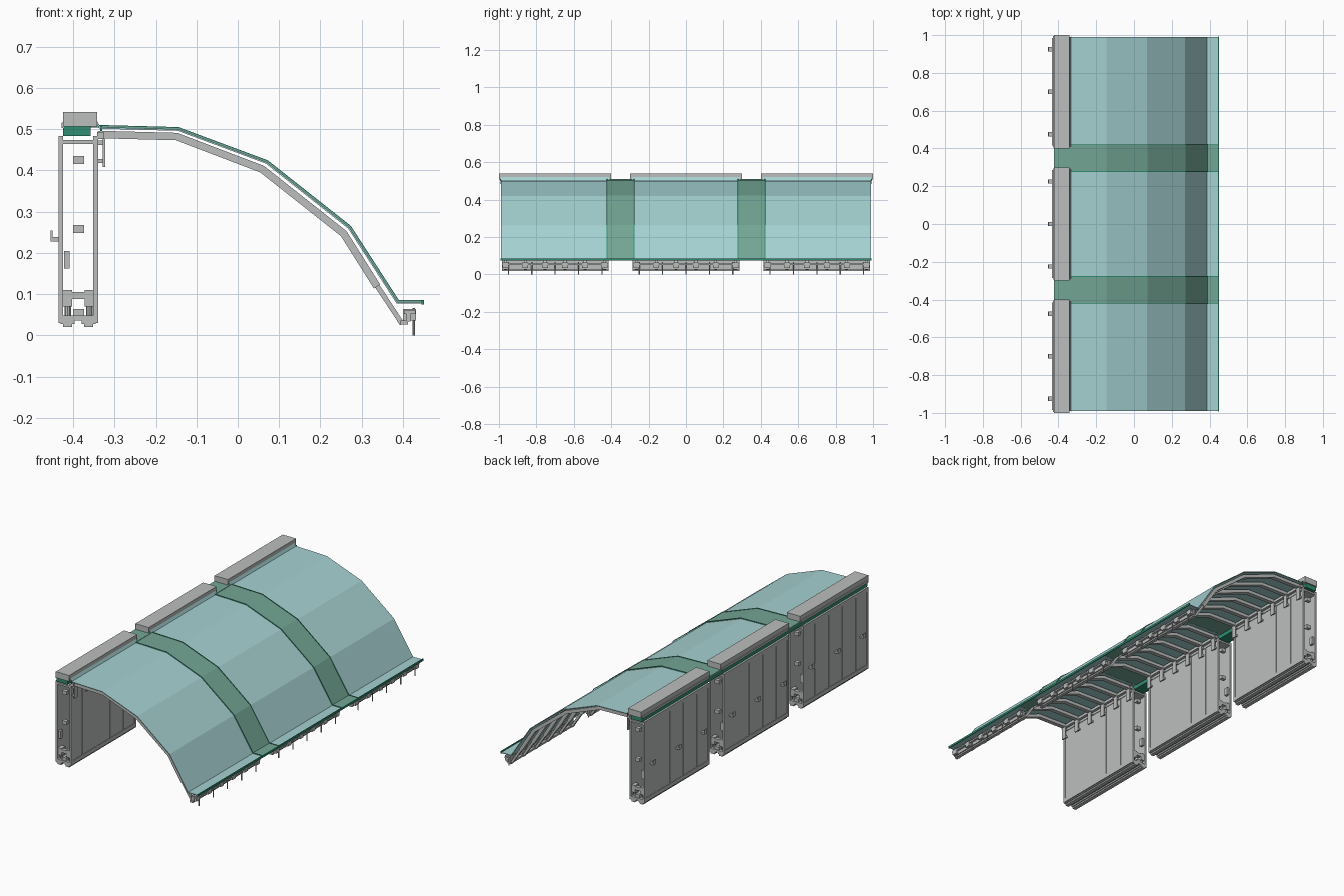
import bpy, bmesh, math
from mathutils import Vector

if "Cube" in bpy.data.objects:
    bpy.data.objects.remove(bpy.data.objects["Cube"])


def material(name, rgb):
    m = bpy.data.materials.new(name)
    m.diffuse_color = (*rgb, 1)
    m.use_nodes = True
    m.node_tree.nodes["Principled BSDF"].inputs["Base Color"].default_value = m.diffuse_color
    return m


GREY = material("light grey metal", (0.50, 0.52, 0.51))
TEAL = material("pale teal sheet", (0.38, 0.64, 0.64))
GREEN = material("muted green sheet", (0.17, 0.38, 0.30))
DEEP = material("deep green seal", (0.03, 0.27, 0.17))


def finish(name, bm, mat):
    bmesh.ops.recalc_face_normals(bm, faces=bm.faces)
    me = bpy.data.meshes.new(name)
    bm.to_mesh(me)
    bm.free()
    me.materials.append(mat)
    ob = bpy.data.objects.new(name, me)
    bpy.context.collection.objects.link(ob)
    return ob


def boxes(name, items, mat):
    """One object from many (x0, x1, y0, y1, z0, z1) boxes."""
    bm = bmesh.new()
    for x0, x1, y0, y1, z0, z1 in items:
        vs = bmesh.ops.create_cube(bm, size=1)["verts"]
        for v in vs:
            v.co = ((x0 + x1) / 2 + v.co.x * (x1 - x0),
                    (y0 + y1) / 2 + v.co.y * (y1 - y0),
                    (z0 + z1) / 2 + v.co.z * (z1 - z0))
    return finish(name, bm, mat)


def offset(pts, d):
    """Shift an xz path downwards by d with mitred corners."""
    out = []
    for i, p in enumerate(pts):
        p = Vector(p)
        ns = []
        for a, b in ((i - 1, i), (i, i + 1)):
            if a >= 0 and b < len(pts):
                t = (Vector(pts[b]) - Vector(pts[a])).normalized()
                ns.append(Vector((t.y, -t.x)))
        n = sum(ns, Vector((0, 0))).normalized()
        out.append(p + n * d / n.dot(ns[0]))
    return out


def ribbons(name, pts, thick, spans, mat, lift=0):
    """Folded strips of given thickness, one for each y span."""
    top, low = offset(pts, -lift), offset(pts, thick - lift)
    bm = bmesh.new()
    for y0, y1 in spans:
        rows = [[bm.verts.new((p.x, y, p.y)) for p in path]
                for path, y in ((top, y0), (top, y1), (low, y1), (low, y0))]
        for k in range(4):
            a, b = rows[k], rows[(k + 1) % 4]
            for i in range(len(pts) - 1):
                bm.faces.new((a[i], a[i + 1], b[i + 1], b[i]))
        for i in (0, -1):
            bm.faces.new([r[i] for r in rows])
    return finish(name, bm, mat)


def cylinder(bm, x, y, z, r, h):
    vs = bmesh.ops.create_cone(bm, cap_ends=True, segments=10, radius1=r,
                               radius2=r, depth=h)["verts"]
    bmesh.ops.translate(bm, verts=vs, vec=(x, y, z))


SHEET = [(-0.345, 0.526), (-0.334, 0.505), (-0.145, 0.50), (0.07, 0.42),
         (0.27, 0.262), (0.387, 0.081), (0.447, 0.081)]
RIB = [(-0.34, 0.496), (-0.147, 0.491), (0.063, 0.411), (0.263, 0.253), (0.345, 0.123)]
LEG = [(0.338, 0.130), (0.403, 0.031)]
XO, XI = -0.435, -0.34          # outer and inner wall faces

for label, c in (("front", -0.70), ("middle", 0.0), ("rear", 0.70)):
    n = label + "_"
    y0, y1 = c - 0.285, c + 0.285
    # Hollow wall: two skins, end posts, top and bottom plates
    boxes(n + "wall_skins", [(XO + 0.003, XO + 0.009, y0, y1, 0.05, 0.475),
                             (XI - 0.009, XI - 0.003, y0, y1, 0.05, 0.475)], GREY)
    frame = []
    for xa in (XO, XI - 0.011):
        for ya in (y0, y1 - 0.012):
            frame.append((xa, xa + 0.011, ya, ya + 0.012, 0.03, 0.483))
        frame.append((xa, xa + 0.011, y0, y1, 0.033, 0.055))
        frame.append((xa, xa + 0.011, y0, y1, 0.462, 0.483))
    frame += [(XO, XI, y0, y1, 0.464, 0.474), (XO, XI, y0, y1, 0.036, 0.048)]
    boxes(n + "wall_frame", frame, GREY)
    # Raised seams between wall panels
    boxes(n + "wall_seams", [(x, x + 0.003, c + d - 0.003, c + d + 0.003, 0.055, 0.462)
                             for x in (XO + 0.0005, XI - 0.0035)
                             for d in (-0.18, -0.06, 0.06, 0.18)], GREY)
    # Lengthwise runners under the wall
    boxes(n + "wall_runners", [(x - w, x + w, y0, y1, z, z + 0.009)
                               for x in (-0.413, -0.363)
                               for w, z in ((0.017, 0.028), (0.011, 0.02))], GREY)
    # Spacers, latch plates and jack blocks at both open ends
    ends = []
    for s in (-1, 1):
        def end_box(xa, xb, za, zb, depth=0.02):
            a, b = sorted((c + s * 0.28, c + s * (0.28 - depth)))
            ends.append((xa, xb, a, b, za, zb))
        end_box(-0.40, -0.373, 0.415, 0.435)
        end_box(-0.40, -0.373, 0.248, 0.268)
        end_box(-0.422, -0.408, 0.162, 0.205)
        end_box(-0.426, -0.35, 0.088, 0.105)
        end_box(-0.425, -0.402, 0.07, 0.11, 0.035)
        end_box(-0.372, -0.35, 0.07, 0.11, 0.035)
        end_box(-0.40, -0.373, 0.048, 0.064)
    boxes(n + "wall_end_fittings", ends, GREY)
    bm = bmesh.new()
    for s in (-1, 1):
        for x in (-0.413, -0.361):
            cylinder(bm, x, c + s * 0.265, 0.06, 0.008, 0.03)
    finish(n + "jack_screws", bm, GREY)
    # Handles on the outer face
    handles = []
    for d in (-0.225, 0, 0.225):
        handles += [(-0.452, XO + 0.004, c + d - 0.011, c + d + 0.011, 0.228, 0.238),
                    (-0.4545, -0.450, c + d - 0.011, c + d + 0.011, 0.228, 0.254)]
    boxes(n + "handles", handles, GREY)
    # Hood above the wall
    boxes(n + "hood", [(-0.424, -0.342, c - 0.30, c + 0.30, 0.507, 0.541),
                       (-0.428, -0.422, c - 0.295, c + 0.295, 0.503, 0.516)], GREY)
    # Bent roof ribs, lower legs and hanging brackets
    ys = [c - 0.265 + i * 0.106 for i in range(6)]
    ribbons(n + "ribs", RIB, 0.018, [(y - 0.012, y + 0.012) for y in ys], GREY)
    ribbons(n + "rib_legs", LEG, 0.012, [(y - 0.008, y + 0.008) for y in ys], GREY)
    boxes(n + "rib_brackets",
          [(-0.328, -0.323, y - 0.014, y + 0.014, 0.408, 0.482) for y in ys]
          + [(XI - 0.002, -0.323, y - 0.01, y + 0.01, z, z + 0.01)
             for y in ys for z in (0.418, 0.462)], GREY)
    boxes(n + "rib_top_rail", [(-0.342, -0.325, y0, y1, 0.476, 0.492)], GREY)
    # Ground rail with clamps and spikes
    boxes(n + "ground_rail", [(0.394, 0.412, y0, y1, 0.026, 0.036),
                              (0.402, 0.43, y0, y1, 0.052, 0.060),
                              (0.408, 0.418, y0, y1, 0.034, 0.054)], GREY)
    boxes(n + "rail_clamps", [(0.400, 0.431, y - 0.015, y + 0.015, 0.036, 0.064)
                              for y in ys], GREY)
    bm = bmesh.new()
    for d in (-0.25, -0.125, 0, 0.125, 0.25):
        cylinder(bm, 0.426, c + d, 0.033, 0.003, 0.066)
    finish(n + "ground_spikes", bm, GREY)
    # Roof sheet
    half = 0.29
    ribbons(n + "roof_sheet", SHEET, 0.004, [(c - half, c + half)], TEAL)

# Green joining sheets between modules, with dark hems along both edges
for label, c in (("front", -0.35), ("rear", 0.35)):
    ribbons(label + "_joining_sheet", SHEET[1:], 0.006, [(c - 0.073, c + 0.073)], GREEN, 0.003)
    ribbons(label + "_joining_hems", SHEET[1:], 0.002,
            [(c + s * 0.072 - 0.002, c + s * 0.072 + 0.002) for s in (-1, 1)], DEEP, 0.005)
    boxes(label + "_joining_cover", [(-0.424, -0.333, c - 0.06, c + 0.06, 0.504, 0.510)], GREEN)

# Seal along the wall top and hem along the sheet's lower edge
boxes("wall_top_seal", [(-0.424, -0.358, -0.992, 0.992, 0.483, 0.507)], DEEP)
boxes("lower_hem", [(0.445, 0.451, -0.992, 0.992, 0.075, 0.086)], DEEP)
boxes("end_hems", [(-0.334, -0.330, s * 0.991 - 0.002, s * 0.991 + 0.002, 0.495, 0.51)
                   for s in (-1, 1)], DEEP)
